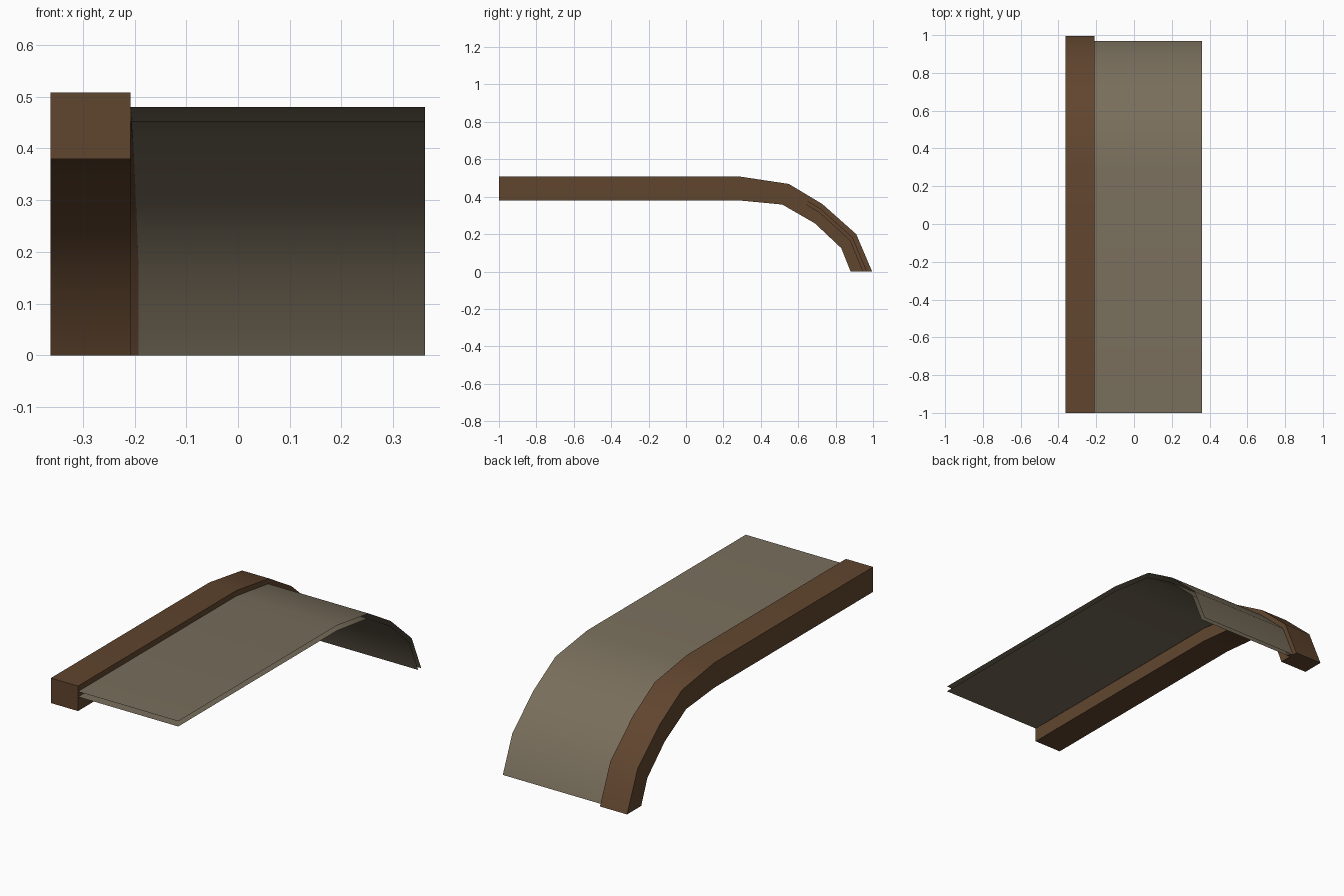
import bpy, math

if "Cube" in bpy.data.objects:
    bpy.data.objects.remove(bpy.data.objects["Cube"])

# shared side profile (y, z): outer and inner edge of the curved beam
OUTER = [(-1, .508), (.285, .508), (.55, .468), (.73, .36), (.91, .20), (.995, 0)]
INNER = [(-1, .38), (.285, .38), (.515, .358), (.69, .257), (.83, .125), (.88, 0)]


def material(name, color):
    m = bpy.data.materials.new(name)
    m.diffuse_color = (*color, 1)
    m.use_nodes = True
    m.node_tree.nodes["Principled BSDF"].inputs["Base Color"].default_value = m.diffuse_color
    return m


WOOD = material("brown wood", (.118, .060, .028))
CANVAS = material("grey tan sheet", (.190, .157, .107))


def profile(t):
    """Line between the inner (t=0) and outer (t=1) profile."""
    return [tuple(a + (b - a) * t for a, b in zip(p, q)) for p, q in zip(INNER, OUTER)]


def make(name, verts, faces, mat):
    me = bpy.data.meshes.new(name)
    me.from_pydata(verts, [], faces)
    me.materials.append(mat)
    ob = bpy.data.objects.new(name, me)
    bpy.context.collection.objects.link(ob)
    bpy.ops.object.select_all(action='DESELECT')
    ob.select_set(True)
    bpy.context.view_layer.objects.active = ob
    bpy.ops.object.shade_smooth_by_angle(angle=math.radians(30))
    return ob


def bar(name, lower, upper, x0, x1s, mat):
    """Closed bar along the profile; x1s gives its right side at each station."""
    n = len(lower)
    verts, faces = [], []
    for lo, up, x1 in zip(lower, upper, x1s):
        verts += [(x0, *lo), (x1, *lo), (x1, *up), (x0, *up)]
    for i in range(n - 1):
        for k in range(4):
            a, b = 4 * i + k, 4 * i + (k + 1) % 4
            faces.append((a, b, b + 4, a + 4))
    faces += [(3, 2, 1, 0), tuple(4 * (n - 1) + k for k in range(4))]
    ob = make(name, verts, [f[::-1] for f in faces], mat)
    return ob


def sheet(name, line, x0, x1, mat):
    """Open single-layer sheet following the profile."""
    verts = [(x, *p) for p in line for x in (x0, x1)]
    faces = [(2 * i, 2 * i + 1, 2 * i + 3, 2 * i + 2) for i in range(len(line) - 1)]
    return make(name, verts, faces, mat)


# curved side beam
bar("side_beam", INNER, OUTER, -.362, [-.208] * 6, WOOD)

# upper and lower covering sheets, open at the edges
sheet("upper_sheet", profile(.78), -.208, .361, CANVAS)
sheet("lower_sheet", profile(.57), -.208, .361, CANVAS)

# small lip of the beam tucked between the sheets along the curve
bar("beam_lip", profile(.565), profile(.76), -.212,
    [-.207, -.206, -.203, -.198, -.192, -.192], WOOD)
